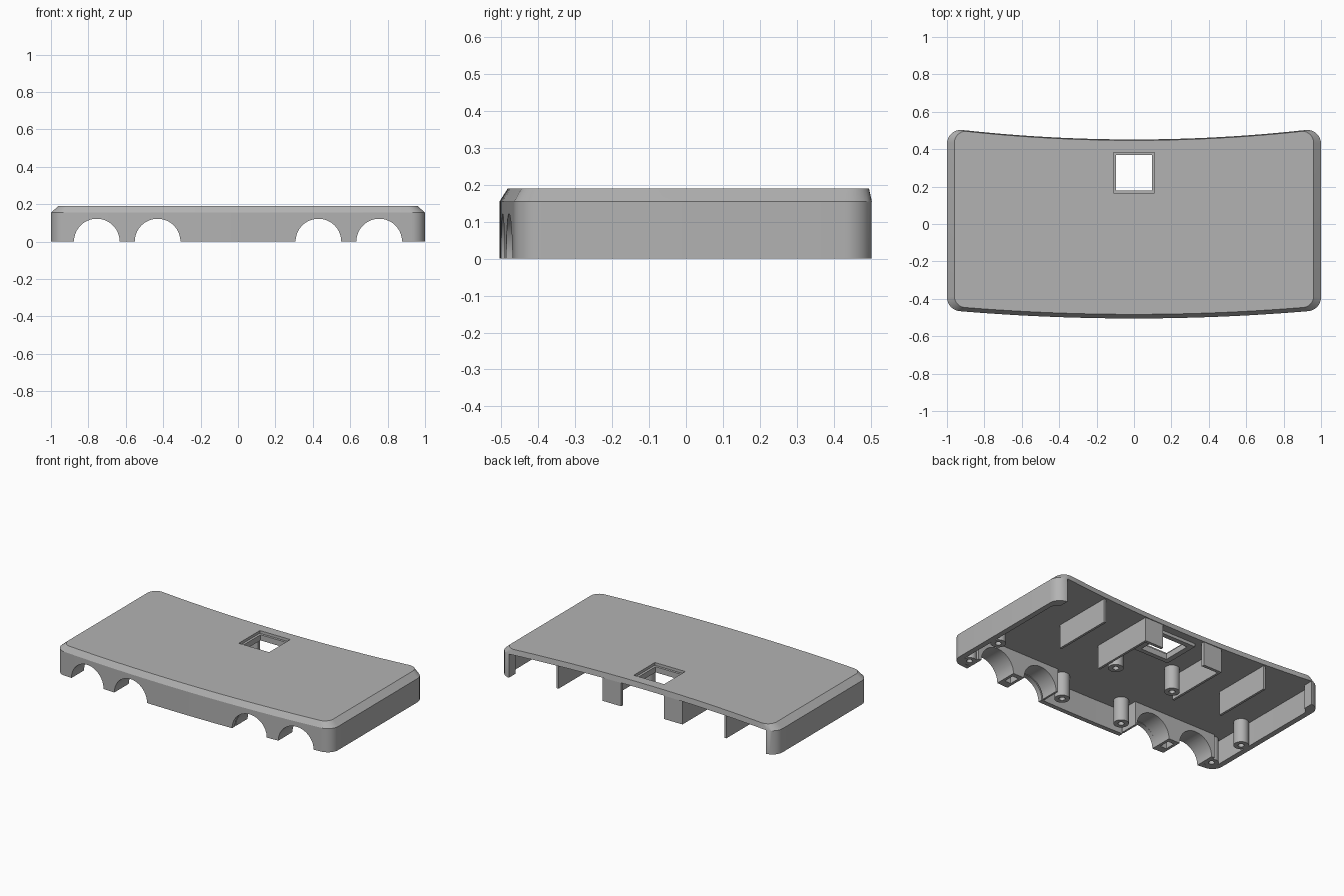
import bpy, bmesh, math
from mathutils import Vector

if "Cube" in bpy.data.objects:
    bpy.data.objects.remove(bpy.data.objects["Cube"])

grey = bpy.data.materials.new("plain grey")
grey.use_nodes = True
colour = (0.45, 0.45, 0.45, 1)
grey.diffuse_color = colour
grey.node_tree.nodes["Principled BSDF"].inputs["Base Color"].default_value = colour

ROOF = 0.155      # underside of the roof and start of the chamfer
TOP = 0.19


def finish(name, bm):
    bmesh.ops.recalc_face_normals(bm, faces=bm.faces)
    mesh = bpy.data.meshes.new(name)
    bm.to_mesh(mesh)
    bm.free()
    mesh.materials.append(grey)
    obj = bpy.data.objects.new(name, mesh)
    bpy.context.collection.objects.link(obj)
    return obj


def box(name, x0, x1, y0, y1, z0, z1):
    bm = bmesh.new()
    bmesh.ops.create_cube(bm, size=1)
    lo, hi = Vector((min(x0, x1), y0, z0)), Vector((max(x0, x1), y1, z1))
    for v in bm.verts:
        v.co = (lo + hi) / 2 + v.co * (hi - lo)
    return finish(name, bm)


def outline(half, front, back, r, steps=24):
    """Bowed front, hollow back, straight sides and rounded corners."""
    def front_y(x): return front + 0.045 * x * x
    def back_y(x): return back + 0.06 * x * x
    e = half - r
    xs = [-e + 2 * e * i / steps for i in range(steps + 1)]
    arc = [math.pi / 2 * i / 8 for i in range(1, 9)]
    right = [(e + r * math.sin(a), front_y(e) + r - r * math.cos(a)) for a in arc]
    right += [(e + r * math.cos(a), back_y(e) - r + r * math.sin(a)) for a in [0] + arc[:-1]]
    left = [(-x, y) for x, y in reversed(right)]
    return ([(x, front_y(x)) for x in xs] + right
            + [(x, back_y(x)) for x in reversed(xs)] + left)


def loft(name, layers):
    """Solid through several outlines, each given with its height."""
    bm = bmesh.new()
    rings = [[bm.verts.new((x, y, z)) for x, y in pts] for pts, z in layers]
    for a, b in zip(rings, rings[1:]):
        for i in range(len(a)):
            j = (i + 1) % len(a)
            bm.faces.new((a[i], a[j], b[j], b[i]))
    bm.faces.new(rings[0][::-1])
    bm.faces.new(rings[-1])
    return finish(name, bm)


def cut(obj, cutter):
    """Subtract the cutter, then discard it."""
    bpy.context.view_layer.objects.active = obj
    mod = obj.modifiers.new("cut", "BOOLEAN")
    mod.operation, mod.solver, mod.object = "DIFFERENCE", "EXACT", cutter
    bpy.ops.object.modifier_apply(modifier=mod.name)
    bpy.data.objects.remove(cutter)


def smooth(obj):
    bpy.ops.object.select_all(action="DESELECT")
    obj.select_set(True)
    bpy.context.view_layer.objects.active = obj
    bpy.ops.object.shade_smooth_by_angle(angle=math.radians(25))


def arch_cutter(x):
    n, r = 64, 0.122
    ring = [(x + r * math.cos(2 * math.pi * i / n), r * math.sin(2 * math.pi * i / n))
            for i in range(n)]
    bm = bmesh.new()
    face = bm.faces.new([bm.verts.new((px, -0.6, pz)) for px, pz in ring])
    new = bmesh.ops.extrude_face_region(bm, geom=[face])["geom"]
    moved = [v for v in new if isinstance(v, bmesh.types.BMVert)]
    bmesh.ops.translate(bm, verts=moved, vec=(0, 0.32, 0))
    if face.is_valid and len(bm.faces) == n + 1:
        bm.faces.new([v for v in face.verts])
    return finish("arch_cutter", bm)


def post(name, x, y, r):
    """Screw post with a blind hole in its lower end."""
    profile = [(0, 0.08), (0.018, 0.08), (0.018, 0), (r, 0), (r, 0.165), (0, 0.165)]
    bm = bmesh.new()
    vs = [bm.verts.new((px, 0, pz)) for px, pz in profile]
    es = [bm.edges.new(p) for p in zip(vs, vs[1:])]
    bmesh.ops.spin(bm, geom=vs + es, cent=(0, 0, 0), axis=(0, 0, 1),
                   angle=2 * math.pi, steps=28)
    bmesh.ops.remove_doubles(bm, verts=bm.verts, dist=1e-5)
    bmesh.ops.translate(bm, verts=bm.verts, vec=(x, y, 0))
    smooth(finish(name, bm))


# Outer shell with chamfered roof, hollow underside and open back
body = outline(1.0, -0.505, 0.452, 0.075)
shell = loft("shell", [(body, 0), (body, ROOF),
                       (outline(0.96, -0.483, 0.447, 0.06), TOP)])
cavity = outline(0.965, -0.475, 0.39, 0.05)
cut(shell, loft("cavity_cutter", [(cavity, -0.1), (cavity, ROOF)]))
cut(shell, box("back_cutter", -0.93, 0.93, 0.2, 0.7, -0.1, ROOF))

# Square window with a stepped edge and a rim below it
rim = box("window_rim", -0.13, 0.13, 0.15, 0.4, 0.135, 0.165)
cut(shell, box("step_cutter", -0.11, 0.11, 0.165, 0.383, 0.172, 0.3))
for part in (shell, rim):
    cut(part, box("window_cutter", -0.095, 0.095, 0.18, 0.368, 0, 0.3))

for side, label in ((1, "left"), (-1, "right")):
    # Cradle block behind each pair of arches, with a pocket between them
    cradle = box(label + "_cradle", side * 0.295, side * 0.9, -0.462, -0.34, 0, 0.16)
    cut(cradle, box("pocket_cutter", side * 0.57, side * 0.615, -0.44, -0.37, -0.1, 0.11))
    for x in (0.43, 0.755):
        for part in (shell, cradle):
            cut(part, arch_cutter(side * x))
    smooth(cradle)

    # Thin inner ribs and the short return at the back
    for rib, x, y0, y1 in (("outer", 0.6, 0.06, 0.46), ("inner", 0.275, 0.02, 0.45)):
        box(f"{label}_{rib}_rib", side * x, side * (x + 0.015), y0, y1, 0, 0.165)
    box(label + "_rib_return", side * 0.155, side * 0.285, 0.43, 0.45, 0, 0.165)

    # Screw posts
    for kind, x, y, r in (("front", 0.225, -0.385, 0.045), ("middle", 0.214, 0.09, 0.045),
                          ("side", 0.925, -0.13, 0.045), ("corner", 0.922, -0.395, 0.042)):
        post(f"{label}_{kind}_post", side * x, y, r)

smooth(shell)
